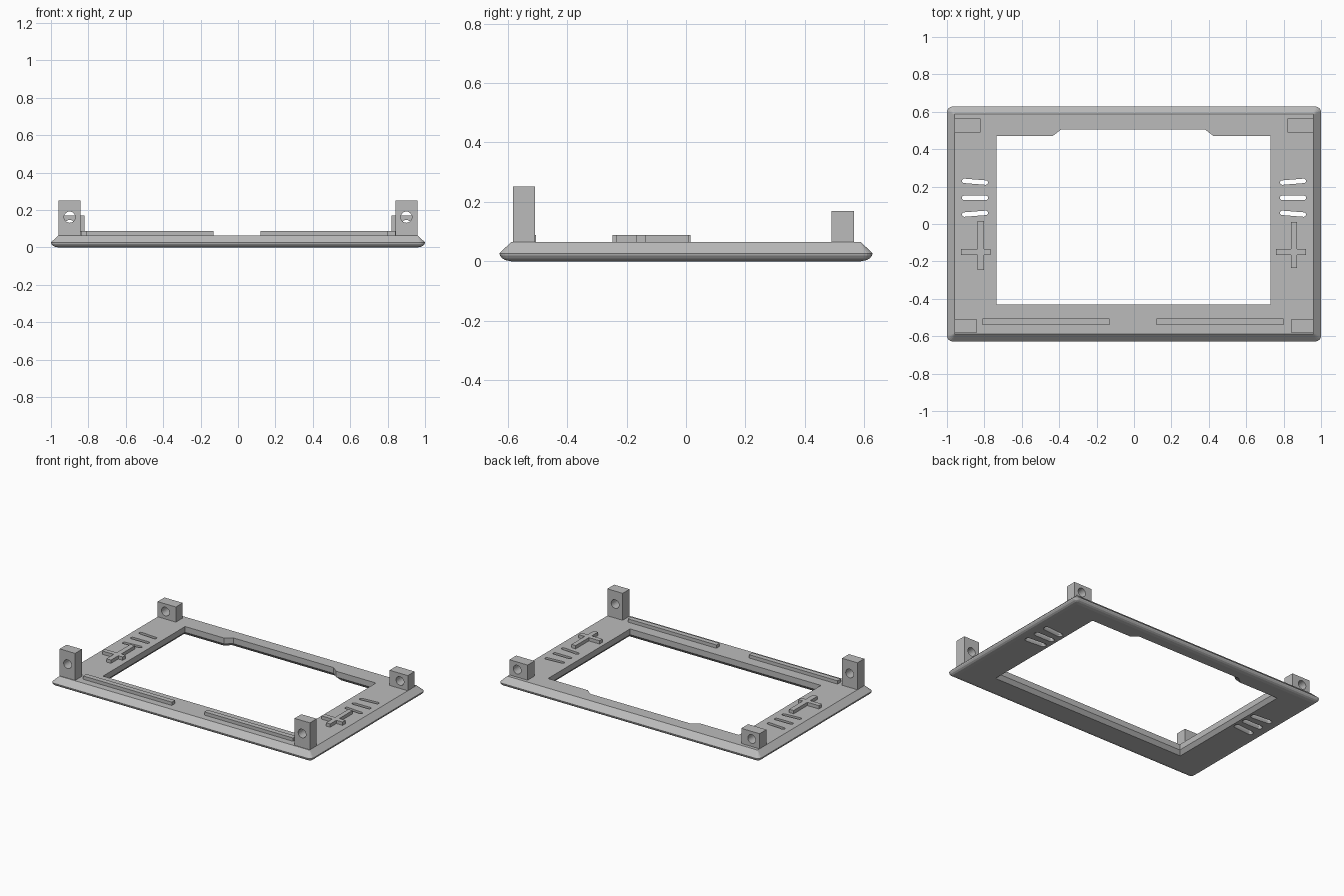
import bpy, bmesh, math
from mathutils import Matrix

if "Cube" in bpy.data.objects:
    bpy.data.objects.remove(bpy.data.objects["Cube"])

grey = bpy.data.materials.new("plain grey")
grey.diffuse_color = (0.5, 0.5, 0.5, 1)
grey.use_nodes = True
grey.node_tree.nodes["Principled BSDF"].inputs["Base Color"].default_value = grey.diffuse_color


def finish(name, bm):
    bmesh.ops.recalc_face_normals(bm, faces=bm.faces[:])
    me = bpy.data.meshes.new(name)
    bm.to_mesh(me)
    bm.free()
    me.materials.append(grey)
    ob = bpy.data.objects.new(name, me)
    bpy.context.collection.objects.link(ob)
    return ob


def loft(name, rings):
    """Closed solid through rings of equal point count."""
    bm = bmesh.new()
    vs = [[bm.verts.new(p) for p in r] for r in rings]
    n = len(vs[0])
    for a, b in zip(vs, vs[1:]):
        for i in range(n):
            j = (i + 1) % n
            bm.faces.new((a[i], a[j], b[j], b[i]))
    bm.faces.new(vs[0])
    bm.faces.new(vs[-1])
    return finish(name, bm)


def box(name, x0, x1, y0, y1, z0, z1):
    return loft(name, [[(x0, y0, z), (x1, y0, z), (x1, y1, z), (x0, y1, z)] for z in (z0, z1)])


def cut(ob, cutter):
    m = ob.modifiers.new("cut", "BOOLEAN")
    m.operation, m.solver, m.object = "DIFFERENCE", "EXACT", cutter
    dg = bpy.context.evaluated_depsgraph_get()
    me = bpy.data.meshes.new_from_object(ob.evaluated_get(dg))
    ob.modifiers.clear()
    ob.data = me
    bpy.data.objects.remove(cutter)


def rounded_ring(inset, z):
    hx, hy, r = 1 - inset, 0.628 - inset, max(0.03 - inset, 0.003)
    pts = []
    for k, (sx, sy) in enumerate([(1, 1), (-1, 1), (-1, -1), (1, -1)]):
        for i in range(5):
            a = math.radians(90 * k + 22.5 * i)
            pts.append((sx * (hx - r) + r * math.cos(a), sy * (hy - r) + r * math.sin(a), z))
    return pts


# Frame plate: sloped upper rim, rounded lower edge
frame = loft("frame", [rounded_ring(i, z) for i, z in [
    (0.04, 0.065), (0, 0.027), (0.002, 0.019), (0.009, 0.01), (0.02, 0.004), (0.04, 0)]])

# Screen opening with a notch at the back and a flared lower edge
outline = [(-0.735, -0.43), (0.73, -0.43), (0.73, 0.47), (0.425, 0.47),
           (0.38, 0.505), (-0.39, 0.505), (-0.435, 0.47), (-0.735, 0.47)]


def opening(grow, z):
    return [(x + math.copysign(grow, x), y + math.copysign(grow, y), z) for x, y in outline]


cut(frame, loft("opening_cutter", [opening(0.022, -0.01), opening(0.022, 0),
                                   opening(0, 0.025), opening(0, 0.1)]))


# Fanned vent slots on both sides
def slot_ring(cx, cy, tilt, r, z):
    pts = []
    for i in range(14):
        a = math.radians(-90 + 180 * (i % 7) / 6 + (180 if i > 6 else 0))
        px = (0.058 if i < 7 else -0.058) + r * math.cos(a)
        py = r * math.sin(a)
        pts.append((cx + px * math.cos(tilt) - py * math.sin(tilt),
                    cy + px * math.sin(tilt) + py * math.cos(tilt), z))
    return pts


for side in (-1, 1):
    for cy, tilt in ((0.226, 0.08), (0.14, 0), (0.055, -0.08)):
        cut(frame, loft("slot_cutter", [slot_ring(side * 0.85, cy, side * tilt, r, z)
            for r, z in ((0.02, -0.01), (0.02, 0), (0.012, 0.012), (0.012, 0.1))]))


# Corner posts with cross-drilled screw holes
def post(name, side, inner, y0, y1, top, hole_z):
    x0, x1 = sorted((side * inner, side * 0.96))
    ob = box(name, x0, x1, y0, y1, 0.05, top)
    bm = bmesh.new()
    bmesh.ops.create_cone(bm, cap_ends=True, segments=24, radius1=0.03, radius2=0.03, depth=0.3,
                          matrix=Matrix.Translation((side * 0.9, (y0 + y1) / 2, hole_z))
                          @ Matrix.Rotation(math.pi / 2, 4, "X"))
    cut(ob, finish("hole_cutter", bm))


for side, label in ((-1, "left"), (1, "right")):
    post("front_post_" + label, side, 0.842, -0.583, -0.508, 0.252, 0.162)
    post("back_post_" + label, side, 0.82, 0.49, 0.565, 0.17, 0.117)

# Raised locating bars along the front
box("front_bar_left", -0.81, -0.13, -0.54, -0.505, 0.055, 0.088)
box("front_bar_right", 0.12, 0.80, -0.54, -0.505, 0.055, 0.088)


# Raised crosses on the sides
def cross(name, x0, x1, y0, y1, a0, a1):
    b0, b1 = -0.167, -0.135
    pts = [(x0, y0), (x1, y0), (x1, b0), (a1, b0), (a1, b1), (x1, b1),
           (x1, y1), (x0, y1), (x0, b1), (a0, b1), (a0, b0), (x0, b0)]
    loft(name, [[(x, y, z) for x, y in pts] for z in (0.055, 0.088)])


cross("cross_left", -0.837, -0.802, -0.247, 0.015, -0.925, -0.768)
cross("cross_right", 0.84, 0.872, -0.235, 0.01, 0.758, 0.92)
